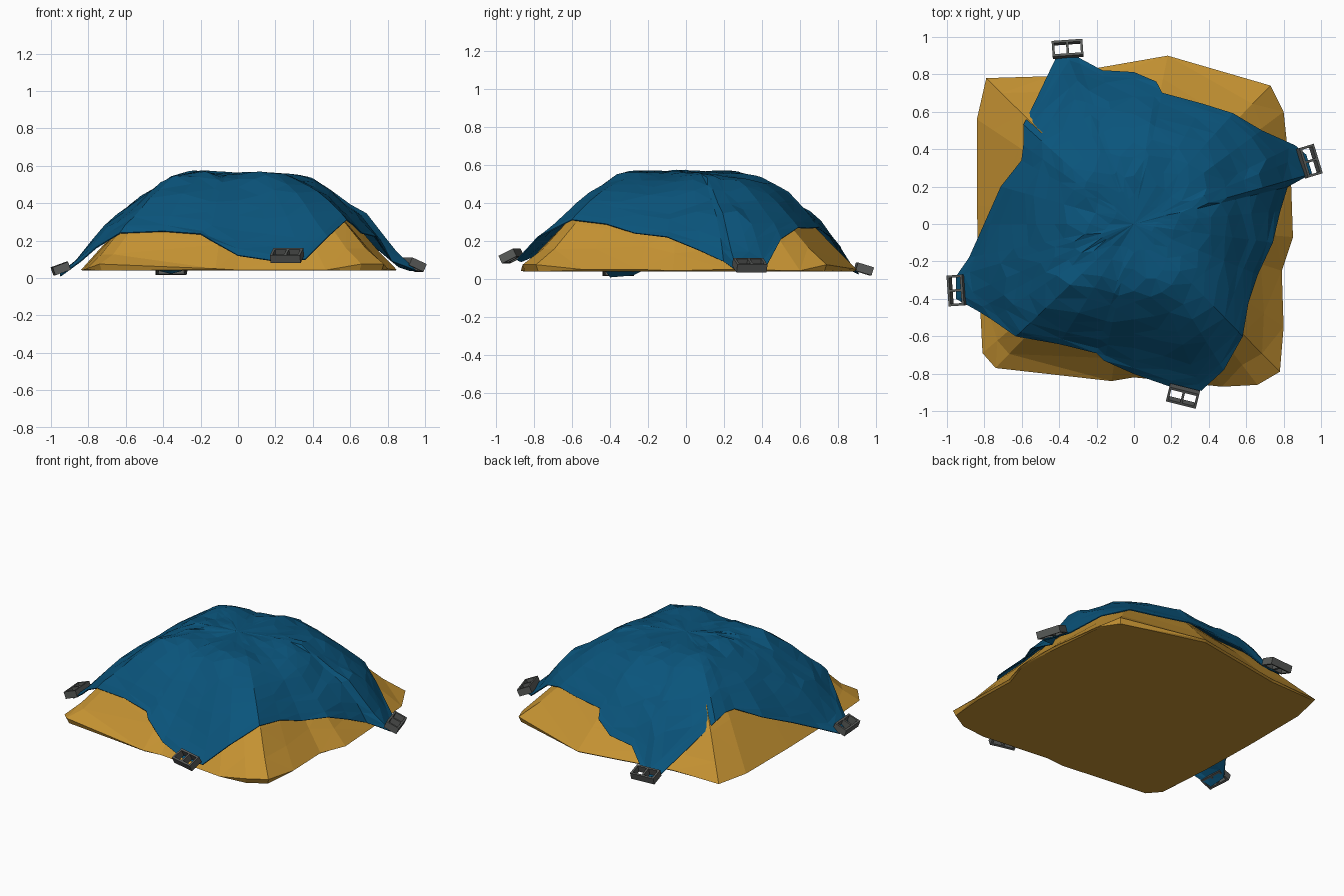
import bpy, bmesh, math, random
from mathutils import Vector, Matrix, noise

if "Cube" in bpy.data.objects:
    bpy.data.objects.remove(bpy.data.objects["Cube"])

random.seed(4)


def material(name, rgb):
    m = bpy.data.materials.new(name)
    m.diffuse_color = (*rgb, 1)
    m.use_nodes = True
    m.node_tree.nodes["Principled BSDF"].inputs["Base Color"].default_value = m.diffuse_color
    return m


SAND = material("ochre sand", (0.56, 0.29, 0.032))
BLUE = material("tarp blue", (0.003, 0.088, 0.197))
GREY = material("block grey", (0.10, 0.105, 0.10))


def finish(bm, name, mat):
    bmesh.ops.recalc_face_normals(bm, faces=bm.faces)
    me = bpy.data.meshes.new(name)
    bm.to_mesh(me)
    bm.free()
    ob = bpy.data.objects.new(name, me)
    bpy.context.collection.objects.link(ob)
    me.materials.append(mat)
    return ob


def ring_surface(bm, rings, centre):
    """Join rings (outer to inner) and close with a centre point."""
    rows = [[bm.verts.new(p) for p in r] for r in rings]
    n = len(rows[0])
    for a, b in zip(rows, rows[1:]):
        for i in range(n):
            bm.faces.new((a[i], a[(i + 1) % n], b[(i + 1) % n], b[i]))
    c = bm.verts.new(centre)
    for i in range(n):
        bm.faces.new((rows[-1][i], rows[-1][(i + 1) % n], c))
    return rows


# Pile footprint, and pile height against fraction of footprint radius
FOOT = [(.85, -.07), (.84, .22), (.80, .60), (.73, .74), (.18, .90), (-.45, .79), (-.79, .78),
        (-.84, .56), (-.84, .1), (-.83, -.3), (-.81, -.69), (-.74, -.77), (-.12, -.84),
        (.0, -.82), (.47, -.87), (.66, -.86), (.78, -.79), (.80, -.55), (.79, -.25)]
KNOTS = [(0, .54), (.3, .53), (.45, .495), (.6, .42), (.75, .29), (.88, .165),
         (1, .055), (1.2, -.1), (9, -.1)]


def profile(t):
    for (a, za), (b, zb) in zip(KNOTS, KNOTS[1:]):
        if t <= b:
            return za + (zb - za) * (t - a) / (b - a)


def foot_fraction(x, y):
    for (ax, ay), (bx, by) in zip(FOOT, FOOT[1:] + FOOT[:1]):
        d = ax * by - ay * bx
        u, v = (x * by - y * bx) / d, (ax * y - ay * x) / d
        if u >= -1e-6 and v >= -1e-6:
            return u + v
    return 0


# Sand pile, running out to a thin irregular edge
bm = bmesh.new()
rings = [[(x * .985, y * .985, .04) for x, y in FOOT]]
for t, z in reversed(KNOTS[1:7]):
    ring = []
    for x, y in FOOT:
        if t == 1:
            ring.append((x, y, random.choice((.043, .05, .075))))
        else:
            k = t + random.uniform(-.025, .025)
            ring.append((x * k, y * k, profile(k) - random.uniform(.006, .02)))
    rings.append(ring)
rows = ring_surface(bm, rings, (0, 0, .51))
bm.faces.new(rows[0][::-1])
bmesh.ops.triangulate(bm, faces=[f for f in bm.faces if len(f.verts) == 4])
finish(bm, "sand_pile", SAND)

# Tarp hem: x, y, z
HEM = [(.74, -.1, .22), (.78, .07, .15), (.82, .2, .09), (.95, .27, .04), (.92, .37, .04),
       (.86, .42, .06), (.68, .50, .21), (.53, .59, .25), (.37, .64, .26), (.15, .70, .26),
       (.12, .76, .23), (0, .81, .17), (-.17, .82, .15), (-.30, .89, .04), (-.36, .91, .025),
       (-.42, .88, .04), (-.52, .67, .2), (-.59, .53, .26), (-.59, .42, .30), (-.60, .34, .30),
       (-.71, .2, .25), (-.80, 0, .16), (-.88, -.18, .07), (-.95, -.28, .02), (-.95, -.40, .01),
       (-.84, -.46, .09), (-.76, -.51, .16), (-.63, -.60, .24), (-.4, -.64, .24),
       (-.2, -.69, .235), (-.16, -.73, .21), (0, -.80, .12), (.2, -.87, .09), (.36, -.89, .10),
       (.48, -.78, .22), (.58, -.60, .31), (.61, -.42, .27), (.66, -.27, .24)]
# Tarp ridges running to the corners: angle, height
RIDGES = [(math.atan2(.33, .93), .10), (math.atan2(.9, -.36), .10), (math.atan2(-.35, -.93), .06)]
# Lumps on the crown: x, y, height, radius
LUMPS = [(-.22, .24, .022, .18), (.2, -.36, .015, .13), (-.3, -.1, .012, .2), (.4, .1, .015, .15),
         (-.05, -.55, -.025, .12), (.1, .5, .02, .15)]


def tarp_height(x, y):
    t = foot_fraction(x, y)
    z = profile(t) + .017
    ang = math.atan2(y, x)
    for a, h in RIDGES:
        d = (ang - a + math.pi) % math.tau - math.pi
        z += h * math.exp(-(d / .33) ** 2 - ((t - .85) / .15) ** 2)
    for lx, ly, h, r in LUMPS:
        z += h * math.exp(-((x - lx) ** 2 + (y - ly) ** 2) / r ** 2)
    return z


# Tarp sheet, wrinkled with noise and pulled down to the hem
bm = bmesh.new()
rings = []
for s in (1, .96, .9, .82, .73, .64, .54, .43, .31, .17):
    ring = []
    for hx, hy, hz in HEM:
        k = s if s > .95 else s + random.uniform(-.025, .025)
        x, y = hx * k, hy * k
        z = tarp_height(x, y) + (hz - tarp_height(hx, hy)) * s ** 5
        if s < 1:
            z += .022 * noise.noise(Vector((x * 5, y * 5, 2.7))) \
                + .02 * noise.noise(Vector((x * 11 + y * 5, y * 5, 8.1)))
        ring.append((x, y, max(z, profile(foot_fraction(x, y)) + .01, .008)))
    rings.append(ring)
ring_surface(bm, rings, (0, 0, .56))
bmesh.ops.triangulate(bm, faces=bm.faces[:])
tarp = finish(bm, "tarp", BLUE)
sol = tarp.modifiers.new("cloth_thickness", 'SOLIDIFY')
sol.thickness = .006
sol.offset = 0


# Hollow blocks: two long walls and three webs
def block(name, loc, spin, tilt):
    L, D, H, w = .165, .088, .045, .013
    parts = [((0, k * (D - w) / 2), (L, w)) for k in (-1, 1)]
    parts += [((k * (L - w) / 2, 0), (w, D - 2 * w)) for k in (-1, 0, 1)]
    bm = bmesh.new()
    for (px, py), (sx, sy) in parts:
        bmesh.ops.create_cube(bm, size=1, matrix=Matrix.Translation((px, py, 0))
                              @ Matrix.Diagonal((sx, sy, H, 1)))
    ob = finish(bm, name, GREY)
    # local +y points up the slope
    ob.matrix_world = (Matrix.Translation(loc) @ Matrix.Rotation(math.radians(spin), 4, 'Z')
                       @ Matrix.Rotation(math.radians(tilt), 4, 'X'))


block("front_block", (.262, -.920, .120), -14, 26)
block("back_block", (-.355, .936, .052), 184, 17)
block("left_block", (-.948, -.355, .051), -86, 20)
block("right_block", (.938, .336, .072), 107, 24)
